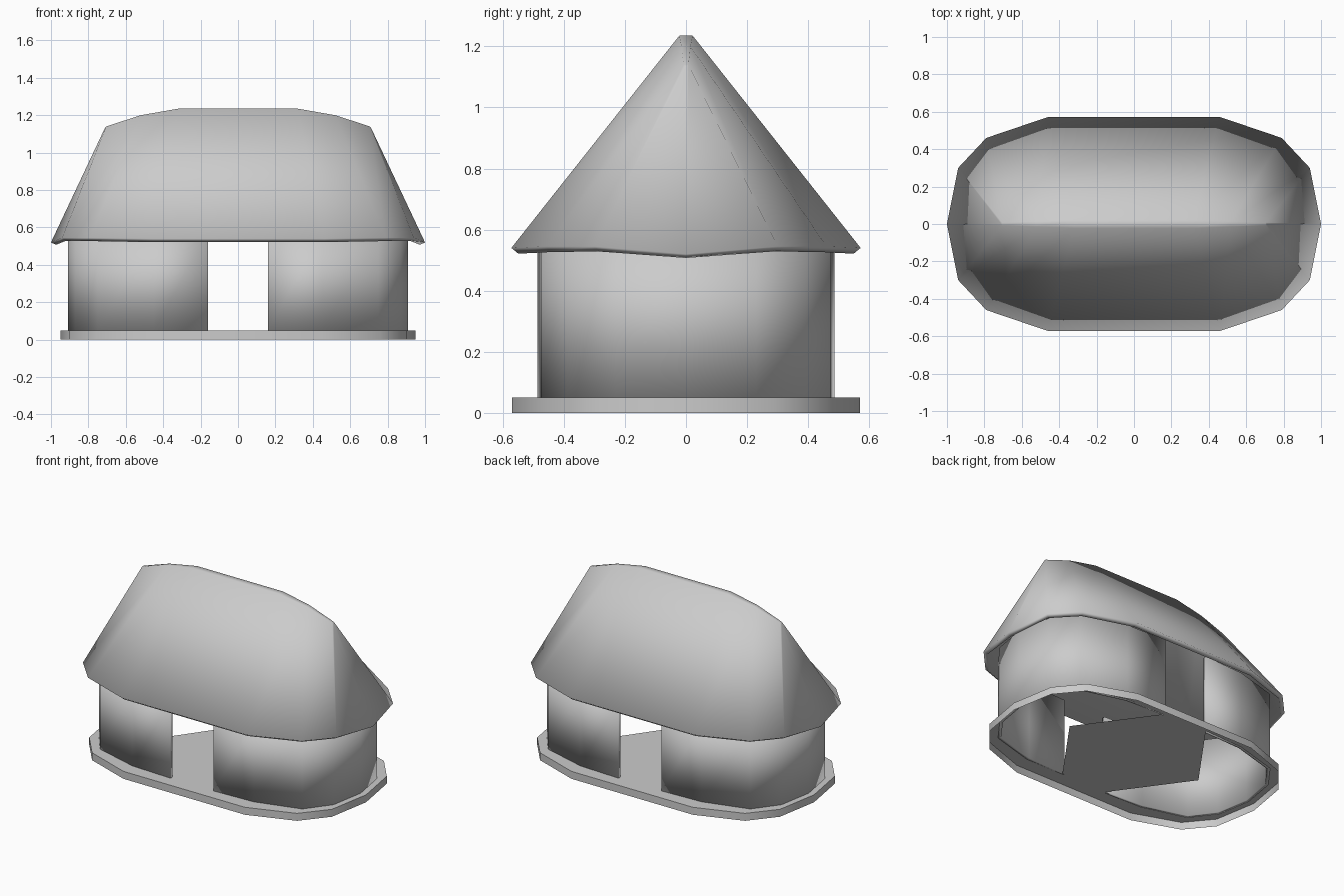
import bpy, bmesh, math

if "Cube" in bpy.data.objects:
    bpy.data.objects.remove(bpy.data.objects["Cube"])


def ring(quarter):
    """Closed outline mirrored from one quarter (first point on the +x axis)."""
    top = quarter + [(-x, y) for x, y in reversed(quarter)]
    return top + [(x, -y) for x, y in reversed(top) if abs(y) > 1e-6]


def make(name, verts, faces, thickness=0, angle=40):
    me = bpy.data.meshes.new(name)
    me.from_pydata(verts, [], faces)
    bm = bmesh.new()
    bm.from_mesh(me)
    bmesh.ops.remove_doubles(bm, verts=bm.verts, dist=0.0005)
    bmesh.ops.recalc_face_normals(bm, faces=bm.faces)
    bm.to_mesh(me)
    bm.free()
    ob = bpy.data.objects.new(name, me)
    bpy.context.collection.objects.link(ob)
    if thickness:
        mod = ob.modifiers.new("thickness", 'SOLIDIFY')
        mod.thickness = thickness
        mod.offset = -1
    bpy.ops.object.select_all(action='DESELECT')
    ob.select_set(True)
    bpy.context.view_layer.objects.active = ob
    bpy.ops.object.shade_smooth_by_angle(angle=math.radians(angle))
    return ob


def loft(loops):
    """Bridge closed loops of equal length."""
    n = len(loops[0])
    verts = [v for loop in loops for v in loop]
    faces = [(k * n + i, k * n + (i + 1) % n, (k + 1) * n + (i + 1) % n, (k + 1) * n + i)
             for k in range(len(loops) - 1) for i in range(n)]
    return verts, faces


wall_q = [(.91, 0), (.87, .23), (.75, .39), (.45, .475), (.16, .487)]

# base: hollow rim with a ledge reaching in to the walls
rim = ring([(.95, 0), (.90, .29), (.76, .46), (.45, .57)])
inner = ring(wall_q[:4])
make("base_rim", *loft([[(x, y, 0) for x, y in rim],
                        [(x, y, .05) for x, y in rim],
                        [(x, y, .05) for x, y in inner]]))

# floor between the two doorways
hexagon = ring([(.51, 0), (.16, .487)])
make("floor", [(x, y, .05) for x, y in hexagon], [tuple(range(len(hexagon)))])

# two curved walls, leaving a doorway at front and back
for side, name in ((1, "right_wall"), (-1, "left_wall")):
    path = [(x, -y) for x, y in reversed(wall_q[1:])] + wall_q
    n = len(path)
    verts = [(side * x, y, z) for z in (.05, .57) for x, y in path]
    faces = [(i, i + 1, n + i + 1, n + i)[::side] for i in range(n - 1)]
    wall = make(name, verts, faces)
    # wall sheets are open, so orient them outward before thickening
    if wall.data.polygons[0].normal.y > 0:
        wall.data.flip_normals()
    mod = wall.modifiers.new("thickness", 'SOLIDIFY')
    mod.thickness, mod.offset = .02, -1

# hipped roof: eave outline rising to a narrow, gently bowed ridge
eave_q = [(1, 0, .52), (.94, .30, .545), (.79, .46, .545), (.46, .572, .54)]
ridge_q = [(.71, 0, 1.135), (.705, .008, 1.14), (.52, .015, 1.2), (.32, .022, 1.235)]


def ring3(q):
    heights = {(x, y): z for x, y, z in q}
    return [(x, y, heights[abs(x), abs(y)]) for x, y in ring([(x, y) for x, y, z in q])]


eave, ridge = ring3(eave_q), ring3(ridge_q)
verts, faces = loft([eave, ridge])
n = len(eave)
top = [n + i for i in range(n)]
# cap the ridge with strips running across it
for i in range(n // 2):
    a, b = top[i], top[i + 1] if i + 1 < n else top[0]
    c, d = top[(n - i - 1) % n], top[(n - i) % n]
    face = tuple(dict.fromkeys((a, b, c, d)))
    if len(face) > 2:
        faces.append(face)
roof = make("roof", verts, faces, thickness=.03, angle=50)
if sum(p.normal.z * p.area for p in roof.data.polygons) < 0:
    roof.data.flip_normals()
